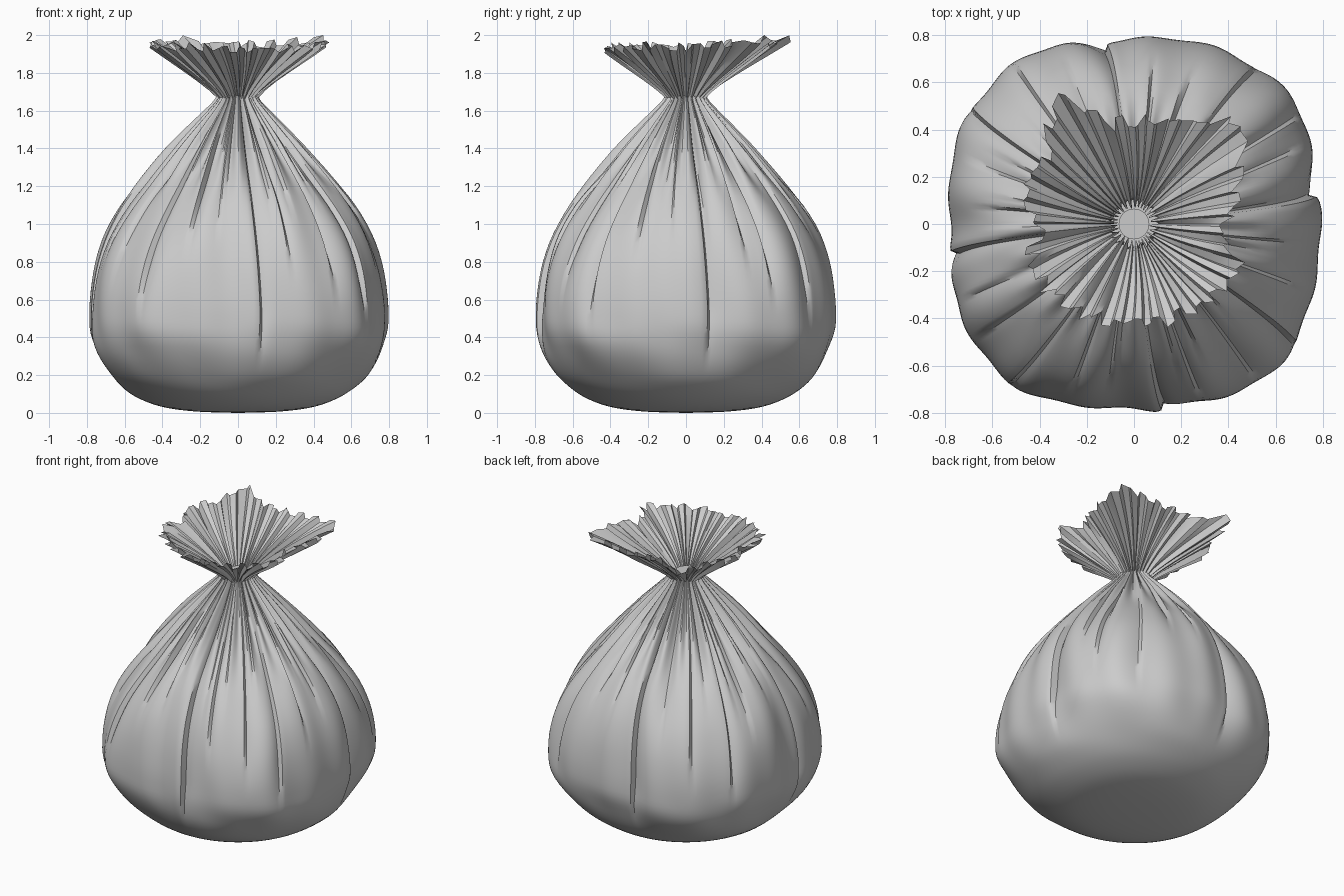
import bpy, math, random
from math import sin, cos, pi, tau

if "Cube" in bpy.data.objects:
    bpy.data.objects.remove(bpy.data.objects["Cube"])

random.seed(7)
N = 288  # body columns


def lerp_table(table, t):
    for (a, va), (b, vb) in zip(table, table[1:]):
        if t <= b:
            return va + (vb - va) * max(0, t - a) / (b - a)
    return table[-1][1]


def wrap(a):
    return (a + pi) % tau - pi


def smooth(a, b, x):
    t = min(1, max(0, (x - a) / (b - a)))
    return t * t * (3 - 2 * t)


def loft(name, rings, angle, pole=None):
    """Skin a stack of closed rings, with an optional pole closing the first."""
    n = len(rings[0])
    verts = [p for r in rings for p in r]
    faces = [(k * n + i, k * n + (i + 1) % n, (k + 1) * n + (i + 1) % n, (k + 1) * n + i)
             for k in range(len(rings) - 1) for i in range(n)]
    if pole:
        verts.append(pole)
        faces += [(len(verts) - 1, (i + 1) % n, i) for i in range(n)]
    me = bpy.data.meshes.new(name)
    me.from_pydata(verts, [], faces)
    ob = bpy.data.objects.new(name, me)
    bpy.context.collection.objects.link(ob)
    bpy.context.view_layer.objects.active = ob
    ob.select_set(True)
    bpy.ops.object.shade_smooth_by_angle(angle=math.radians(angle))
    ob.select_set(False)
    return ob


# Body: side profile (radius, height) from base to neck
profile = [(.10, .002), (.20, .006), (.31, .016), (.41, .034), (.50, .065), (.575, .105),
           (.645, .162), (.70, .23), (.75, .32), (.785, .42), (.792, .52), (.782, .65),
           (.755, .80), (.705, .95), (.625, 1.10), (.515, 1.25), (.385, 1.40), (.285, 1.50),
           (.18, 1.60), (.13, 1.65), (.112, 1.68)]


def spline(pts, steps):
    out = []
    for k in range(len(pts) - 1):
        p = [pts[min(max(k + j, 0), len(pts) - 1)] for j in (-1, 0, 1, 2)]
        for s in range(steps):
            t = s / steps
            out.append(tuple(.5 * (2 * b + (c - a) * t + (2 * a - 5 * b + 4 * c - d) * t * t
                                   + (3 * b - a - 3 * c + d) * t ** 3) for a, b, c, d in zip(*p)))
    return out + [pts[-1]]


# Creases: angle, lowest height, depth, width, steep side
creases = []


def crease(a, low, depth, w, side):
    creases.append((round(a * N / tau) * tau / N, low, depth, w, side))


for q in range(4):
    base = q * pi / 2
    crease(base + .155, .2, .05, .13, 1)
    for off, low in ((-.62, .38), (-.36, .75), (-.13, .85), (.42, .6), (.66, .5)):
        crease(base + off + random.uniform(-.05, .05), low + random.uniform(-.05, .2),
               random.uniform(.024, .038), random.uniform(.07, .13), random.choice((-1, 1)))
for k in range(22):
    crease(tau * (k + random.random() * .6) / 22, random.uniform(.75, 1.2),
           random.uniform(.02, .034), random.uniform(.05, .09), random.choice((-1, 1)))


def body_radius(a, r, z):
    # Rounded-square section in the belly, corners pulled in above it
    n = 2 + .62 * smooth(.05, .4, z) * (1 - smooth(.6, 1.25, z))
    n -= .10 * smooth(.9, 1.2, z) * (1 - smooth(1.3, 1.65, z))
    rad = r * (abs(cos(a)) ** n + abs(sin(a)) ** n) ** (-1 / n)
    cut = 0
    for ca, low, depth, w, side in creases:
        d = wrap(a - ca) * side
        f = d / w if d > -1e-6 else -d / (w * .12)
        if f < 4:
            cut += depth * math.exp(-f * 1.3) * smooth(low, low + .4, z)
    # Soft gathers and belly dents
    soft = .007 * smooth(.15, .5, z) * (sin(9 * a + 2 * sin(3 * z)) + sin(17 * a + 2 * z) - 1)
    soft += .010 * sin(5 * a + 9 * z) * smooth(.08, .2, z) * (1 - smooth(.3, .5, z))
    gather = smooth(1.1, 1.6, z) * .09 * r * (sin(28 * a + sin(3 * a)) - 1)
    return max(.055, rad - cut * min(1, r / .5) + soft * min(1, r / .4) + gather)


def body_point(i, r, z):
    # Columns swing slightly with height so the folds wander
    a = tau * i / N
    b = a + .02 * sin(3 * z + 4 * a) * smooth(.2, .6, z)
    rad = body_radius(a, r, z)
    return rad * cos(b), rad * sin(b), z


rings = [[body_point(i, r, z) for i in range(N)] for r, z in spline(profile, 3)]
loft("sack_body", rings, 40, (0, 0, 0))

# Collar: rim radius by angle in degrees, pleated and flaring from the neck
rim = [(0, .37), (12, .45), (24, .51), (42, .62), (55, .53), (70, .48), (85, .43), (100, .43),
       (110, .50), (120, .64), (130, .57), (142, .46), (155, .48), (172, .46), (185, .39),
       (200, .48), (220, .45), (240, .44), (270, .43), (300, .44), (320, .46), (338, .49),
       (350, .40), (360, .37)]
M = 30
cols = []
for i in range(M):
    # Each pleat has an outer and inner fold, with flat strips between
    w = random.uniform(-.08, .08)
    for off, depth in ((0, 1), (.38 + w, .55), (.5 + w, -.9), (.86 + w, -.5)):
        cols.append((tau * (i + off) / M, depth * random.uniform(.6, 1.1),
                     random.uniform(-.03, .02)))
rings = []
for k in range(9):
    t = k / 8
    ring = []
    for a, depth, tooth in cols:
        top = lerp_table(rim, math.degrees(a) % 360)
        r = .085 + (top - .085) * t ** 1.05
        r += depth * (.023 - .001 * t) + tooth * t ** 4
        end = 1.92 + .12 * (top - .42) + .025 * (sin(a) + 1) / 2 + tooth * .6 - depth * .013
        z = 1.665 + (end - 1.665) * t ** .92
        tw = a + .08 * sin(3 * a) * (1 - t)
        ring.append((r * cos(tw), r * sin(tw), z))
    rings.append(ring)
# Lift the highest tooth to the full height
zmax = max(p[2] for p in rings[-1])
rings = [[(x, y, 1.665 + (z - 1.665) * .335 / (zmax - 1.665)) for x, y, z in r] for r in rings]
loft("ruffled_collar", rings, 30)

# Tie core closing the neck
bpy.ops.mesh.primitive_cylinder_add(vertices=16, radius=.065, depth=.06, location=(0, 0, 1.67))
bpy.context.object.name = "neck_core"
